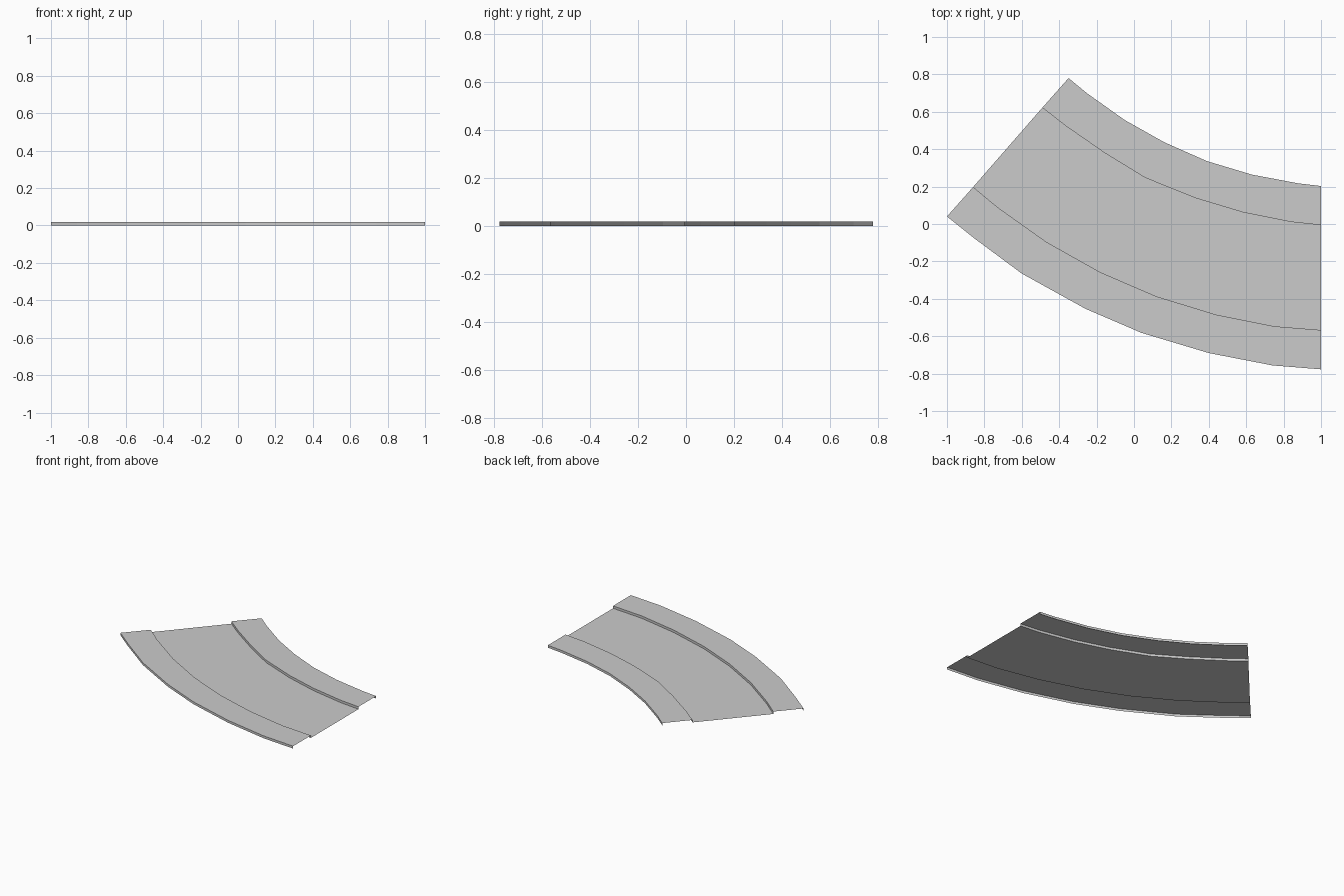
import bpy, bmesh

if "Cube" in bpy.data.objects:
    bpy.data.objects.remove(bpy.data.objects["Cube"])

H = 0.018  # curb height

# Four edge lines of the bend in plan, right end to left end
outer_edge = [(1, -.777), (.74, -.756), (.40, -.69), (.04, -.582),
              (-.26, -.453), (-.60, -.265), (-.86, -.072), (-1, .04)]
outer_curb = [(1, -.567), (.75, -.547), (.44, -.485), (.12, -.387),
              (-.18, -.258), (-.47, -.095), (-.73, .09), (-.86, .198)]
inner_curb = [(1, -.006), (.84, .011), (.58, .063), (.33, .138),
              (.06, .247), (-.16, .382), (-.37, .528), (-.49, .622)]
inner_edge = [(1, .203), (.88, .217), (.63, .264), (.39, .336),
              (.16, .438), (-.05, .556), (-.25, .698), (-.35, .78)]


def loft(name, rails):
    """Open sheet of quads through a row of (line, height) rails."""
    bm = bmesh.new()
    rows = [[bm.verts.new((x, y, z)) for x, y in line] for line, z in rails]
    for a, b in zip(rows, rows[1:]):
        for i in range(len(a) - 1):
            bm.faces.new((a[i + 1], a[i], b[i], b[i + 1]))
    bm.normal_update()
    # make the flat faces look up, and the walls follow them
    if sum(f.normal.z for f in bm.faces) < 0:
        bmesh.ops.reverse_faces(bm, faces=bm.faces[:])
    mesh = bpy.data.meshes.new(name)
    bm.to_mesh(mesh)
    bm.free()
    obj = bpy.data.objects.new(name, mesh)
    bpy.context.collection.objects.link(obj)


# Road surface, lying on the ground
loft("road", [(outer_curb, 0), (inner_curb, 0)])

# Raised sidewalks: side wall, top, curb wall, open underneath
loft("outer_sidewalk", [(outer_edge, 0), (outer_edge, H), (outer_curb, H), (outer_curb, 0)])
loft("inner_sidewalk", [(inner_curb, 0), (inner_curb, H), (inner_edge, H), (inner_edge, 0)])
